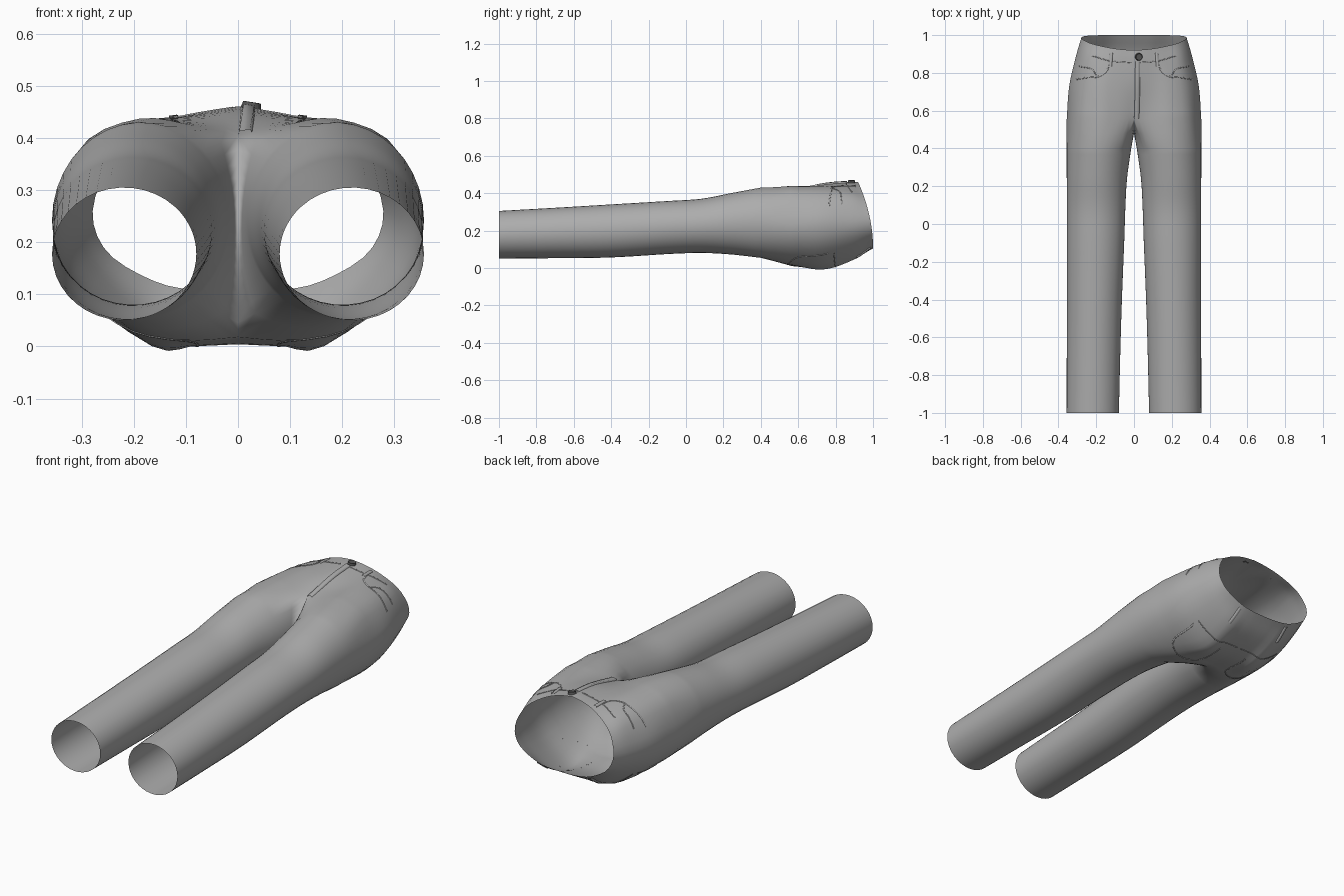
import bpy, bmesh, math
from mathutils import Vector
from mathutils.bvhtree import BVHTree

cube = bpy.data.objects.get("Cube")
if cube:
    bpy.data.objects.remove(cube, do_unlink=True)


def material(name, grey):
    m = bpy.data.materials.new(name)
    m.use_nodes = True
    colour = (grey, grey, grey, 1)
    m.diffuse_color = colour
    m.node_tree.nodes["Principled BSDF"].inputs["Base Color"].default_value = colour
    return m


cloth = material("grey cloth", 0.42)
metal = material("dark metal", 0.09)
OUT, INN = 28, 14          # points round the outside and the inner thigh


def spline(pts, t):
    """Catmull-Rom point at t in 0..1 along a list of tuples."""
    f = t * (len(pts) - 1)
    i = min(int(f), len(pts) - 2)
    f -= i
    b, c = Vector(pts[i]), Vector(pts[i + 1])
    a = Vector(pts[i - 1]) if i else b * 2 - c
    d = Vector(pts[i + 2]) if i + 2 < len(pts) else c * 2 - b
    return 0.5 * (2*b + (c - a)*f + (2*a - 5*b + 4*c - d)*f*f + (3*b - a - 3*c + d)*f**3)


# Leg stations: y, inner x, outer x, lowest z, highest z
LEG = [(-1, .08, .357, .05, .305), (-.7, .073, .356, .052, .322),
       (-.4, .064, .355, .056, .34), (-.1, .052, .355, .074, .358),
       (.08, .046, .355, .08, .37), (.24, .037, .356, .072, .4),
       (.4, .015, .357, .054, .43)]
# Half sections (x, z) from front centre round to back centre
CROTCH = [(0, .405), (.09, .425), (.19, .437), (.3, .385), (.356, .235),
          (.315, .115), (.2, .028), (.09, .012), (0, .018)]
HIP = [(0, .447), (.1, .438), (.19, .432), (.285, .38), (.343, .25),
       (.305, .12), (.16, .0), (.08, .002), (0, .005)]
YOKE = [(0, .46), (.09, .445), (.17, .425), (.26, .375), (.308, .25),
        (.275, .15), (.16, .05), (.08, .045), (0, .045)]
WAIST = [(0, .46), (.08, .447), (.16, .415), (.24, .355), (.279, .26),
         (.25, .18), (.16, .125), (.08, .108), (0, .105)]
# Section, y at the back, forward slant at the front
TORSO = [(CROTCH, .56, 0), (HIP, .73, 0), (YOKE, .89, .03), (WAIST, 1, .08)]


def leg_ring(t):
    y, x0, x1, z0, z1 = spline(LEG, t)
    ring = []
    for i in range(OUT + INN):
        deg = -45 + 270 * i / OUT if i <= OUT else 225 + 90 * (i - OUT) / INN
        a = math.radians(deg)
        ring.append(Vector(((x0 + x1)/2 + (x1 - x0)/2 * math.sin(a), y,
                            (z0 + z1)/2 + (z1 - z0)/2 * math.cos(a))))
    return ring


def torso_arc(t):
    arc = []
    for i in range(OUT + 1):
        rows = []
        for section, y, slant in TORSO:
            x, z = spline([Vector(p) for p in section], i / OUT)
            rows.append((x, y - slant * max(0, (z - .105) / .355)**2, z))
        p = spline(rows, t)
        if i in (0, OUT):
            p.x = 0
        arc.append(p)
    return arc


# Trouser half: leg tube, saddle seam under the crotch, then open torso
bm = bmesh.new()
rings = [leg_ring(j / 30) for j in range(31)]
saddle = torso_arc(0)
front, back = saddle[0], saddle[-1]
for k in range(1, INN):
    w = k / INN
    saddle.append(Vector((0, .56 - .08 * math.sin(math.pi * w), back.z + (front.z - back.z) * w)))
# Soft step between the top of the leg and the saddle
rings.append([a.lerp(b, .5) for a, b in zip(rings[-1], saddle)])
rings.append(saddle)
loops = [[bm.verts.new(p) for p in ring] for ring in rings]
for a, b in zip(loops, loops[1:]):
    n = len(a)
    for i in range(n):
        j = (i + 1) % n
        bm.faces.new((a[i], a[j], b[j], b[i]))
last = loops[-1][:OUT + 1]
for s in range(1, 16):
    row = [bm.verts.new(p) for p in torso_arc(s / 15)]
    for i in range(OUT):
        bm.faces.new((last[i], last[i + 1], row[i + 1], row[i]))
    last = row
bmesh.ops.recalc_face_normals(bm, faces=bm.faces)
# Outward check on the face at the outer side of the cuff
bm.faces.ensure_lookup_table()
probe = max(bm.faces, key=lambda f: f.calc_center_median().x)
if probe.normal.x < 0:
    bmesh.ops.reverse_faces(bm, faces=bm.faces)
tree = BVHTree.FromBMesh(bm)


def finish(bm, name, mat, mirrored=False):
    me = bpy.data.meshes.new(name)
    bm.to_mesh(me)
    bm.free()
    me.materials.append(mat)
    ob = bpy.data.objects.new(name, me)
    bpy.context.collection.objects.link(ob)
    for p in me.polygons:
        p.use_smooth = True
    if mirrored:
        mod = ob.modifiers.new("Mirror", "MIRROR")
        mod.merge_threshold = .0005
    return ob


finish(bm, "trousers", cloth, True)


def on_cloth(x, y, top):
    hit = tree.ray_cast(Vector((max(x, .001), y, 1 if top else -1)), Vector((0, 0, -1 if top else 1)))
    return hit[0], hit[1]


def strip(name, path, width, lift, top=True, mirrored=True):
    """Raised band of cloth that follows the surface along an x, y path."""
    bm = bmesh.new()
    rows = []
    for k in range(25):
        p = spline(path, k / 24)
        d = (spline(path, min(1, k / 24 + .01)) - spline(path, max(0, k / 24 - .01))).normalized()
        side = Vector((-d.y, d.x)) * width / 2
        row = []
        for s, h in ((-1, 0), (-.8, lift), (.8, lift), (1, 0)):
            hit, normal = on_cloth(p.x + side.x * s, p.y + side.y * s, top)
            if hit:
                row.append(bm.verts.new(hit + normal * h))
        if len(row) == 4:
            rows.append(row)
    for a, b in zip(rows, rows[1:]):
        for i in range(3):
            bm.faces.new((a[i], a[i + 1], b[i + 1], b[i]))
    bmesh.ops.recalc_face_normals(bm, faces=bm.faces)
    finish(bm, name, cloth, mirrored)


# Pocket seams, belt loops, waistband seam and fly
strip("front_pocket_seam", [(.13, .86), (.145, .81), (.19, .78), (.25, .775), (.31, .765)], .007, .002)
strip("coin_pocket_seam", [(.2, .785), (.225, .82), (.29, .835)], .006, .002)
strip("front_belt_loop", [(.125, .835), (.12, .905)], .016, .005)
strip("waistband_seam", [(.01, .855), (.12, .862), (.22, .89)], .005, .002)
strip("back_belt_loop", [(.15, .91), (.145, .985)], .016, .005, False)
strip("back_yoke_seam", [(.01, .8), (.12, .8), (.25, .79)], .005, .002, False)
strip("back_pocket_seam", [(.08, .76), (.085, .6), (.17, .55), (.25, .6), (.255, .76)], .006, .002, False)
strip("fly_flap", [(.014, .56), (.018, .7), (.02, .86)], .026, .007, True, False)

# Waist button: a domed disc with a raised rim
spot, normal = on_cloth(.025, .885, True)
bm = bmesh.new()
bmesh.ops.create_cone(bm, cap_ends=True, segments=24, radius1=.02, radius2=.017, depth=.012)
cap = [f for f in bm.faces if f.normal.z > .9]
bmesh.ops.inset_region(bm, faces=cap, thickness=.005, depth=-.003)
button = finish(bm, "waist_button", metal)
button.location = spot + normal * .006
button.rotation_euler = normal.to_track_quat("Z", "Y").to_euler()
for p in button.data.polygons:
    p.use_smooth = False
